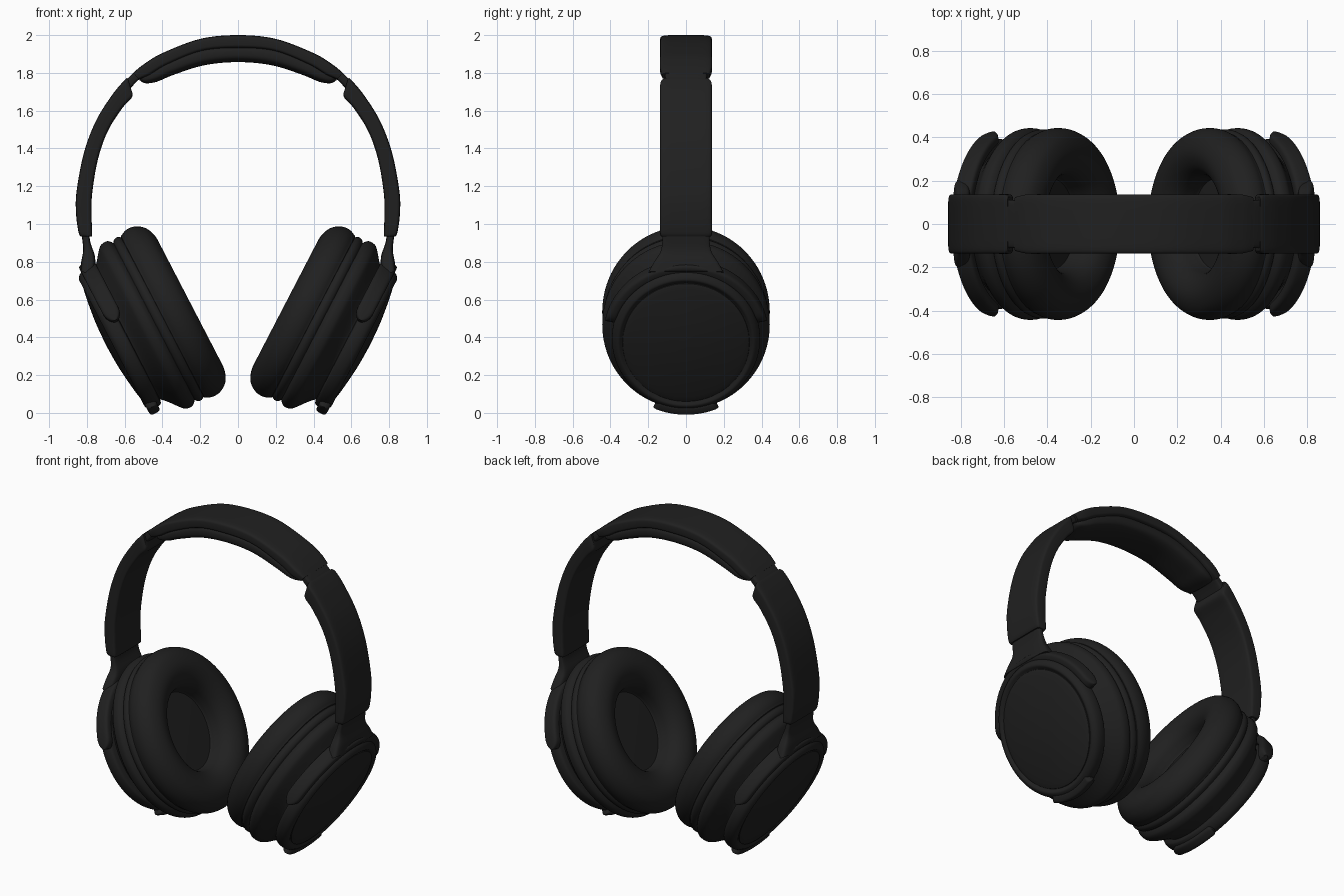
import bpy, bmesh, math
from mathutils import Vector

if "Cube" in bpy.data.objects:
    bpy.data.objects.remove(bpy.data.objects["Cube"])

black = bpy.data.materials.new("soft_black")
black.diffuse_color = (0.0145, 0.0145, 0.0145, 1)
black.use_nodes = True
black.node_tree.nodes["Principled BSDF"].inputs["Base Color"].default_value = black.diffuse_color

TILT = math.radians(27.4)
C, S = math.cos(TILT), math.sin(TILT)
CENTRE = 0.635          # distance of the cup centre along the cup's own up direction


def cup_point(side, u, v, y):
    """Cup space (u outward along axis, v up the cup) to world."""
    v += CENTRE
    return Vector((side * (u * C + v * S), y, -u * S + v * C))


def loft(name, rings, angle=35):
    """Skin a list of closed rings and cap both ends."""
    bm = bmesh.new()
    rows = [[bm.verts.new(p) for p in r] for r in rings]
    n = len(rows[0])
    for a, b in zip(rows, rows[1:]):
        for i in range(n):
            j = (i + 1) % n
            bm.faces.new((a[i], a[j], b[j], b[i]))
    bm.faces.new(rows[0])
    bm.faces.new(rows[-1])
    bmesh.ops.recalc_face_normals(bm, faces=bm.faces)
    me = bpy.data.meshes.new(name)
    bm.to_mesh(me)
    bm.free()
    me.materials.append(black)
    ob = bpy.data.objects.new(name, me)
    bpy.context.collection.objects.link(ob)
    bpy.ops.object.select_all(action='DESELECT')
    ob.select_set(True)
    bpy.context.view_layer.objects.active = ob
    bpy.ops.object.shade_smooth_by_angle(angle=math.radians(angle))
    return ob


def section(power, n=32):
    """Rounded rectangle of half size 1."""
    out = []
    for i in range(n):
        t = 2 * math.pi * (i + 0.5) / n
        c, s = math.cos(t), math.sin(t)
        out.append((math.copysign(abs(c) ** (2 / power), c),
                    math.copysign(abs(s) ** (2 / power), s)))
    return out


def spline(keys, steps=8):
    """Catmull-Rom through tuples."""
    k = [keys[0]] + list(keys) + [keys[-1]]
    out = []
    for i in range(1, len(k) - 2):
        for j in range(steps):
            t = j / steps
            out.append([0.5 * (2 * b + (c - a) * t + (2 * a - 5 * b + 4 * c - d) * t * t
                               + (3 * b - a - 3 * c + d) * t ** 3)
                        for a, b, c, d in zip(*k[i - 1:i + 3])])
    return out + [list(keys[-1])]


def strap(name, keys, power=6, side=1):
    """Keys: outer x, outer z, inner x, inner z, half width."""
    rings = []
    for ox, oz, ix, iz, w in spline(keys):
        mx, mz, dx, dz = (ox + ix) / 2, (oz + iz) / 2, (ox - ix) / 2, (oz - iz) / 2
        rings.append([Vector((side * (mx + dx * a), w * b, mz + dz * a))
                      for a, b in section(power)])
    return loft(name, rings)


def mirrored(half):
    return [(-a, b, -c, d, w) for a, b, c, d, w in reversed(half[1:])] + half


def lathe(name, side, profile, squash, n=96, smooth=2):
    """Revolve (u, r) about the cup axis, squashed in y."""
    rings = []
    for u, r in spline(profile, smooth):
        rings.append([cup_point(side, u, r * math.cos(2 * math.pi * i / n),
                                squash * r * math.sin(2 * math.pi * i / n)) for i in range(n)])
    return loft(name, rings, 40)


def arc(name, side, half_angle, mid, radius, hu, hr, squash, n=48):
    """Curved arm around the cup with rounded ends."""
    rings = []
    for i in range(n + 1):
        k = math.sin(math.pi / 2 * (2 * i / n - 1))
        t = mid + half_angle * k
        e = max(0.05, 1 - max(0, (abs(k) - 0.88) / 0.12) ** 2) ** 0.5
        rings.append([cup_point(side, radius[0] + hu * e * a,
                                (radius[1] + hr * b) * math.cos(t),
                                squash * (radius[1] + hr * b) * math.sin(t))
                      for a, b in section(3.5, 24)])
    return loft(name, rings)


# Headband top and its padding
strap("headband_top", mirrored([
    (0, 2.0, 0, 1.93, .137), (.2, 1.98, .19, 1.915, .137), (.4, 1.905, .37, 1.845, .137),
    (.5, 1.845, .465, 1.79, .137), (.555, 1.80, .525, 1.765, .125)]))
strap("headband_pad", mirrored([
    (0, 1.95, 0, 1.857, .128), (.2, 1.935, .18, 1.84, .128), (.37, 1.87, .34, 1.79, .126),
    (.45, 1.825, .43, 1.753, .12), (.50, 1.795, .49, 1.745, .105),
    (.525, 1.785, .52, 1.76, .08)]), 3)

for side, tag in ((1, "right"), (-1, "left")):
    # Sliding joint, side of the band, and stalk down to the fork
    strap("slider_" + tag, [(.51, 1.835, .49, 1.79, .113), (.57, 1.785, .54, 1.75, .11),
                            (.65, 1.70, .61, 1.67, .113)], 6, side)
    strap("band_side_" + tag, [
        (.585, 1.775, .558, 1.69, .125), (.605, 1.757, .565, 1.665, .137),
        (.665, 1.685, .615, 1.61, .137), (.75, 1.55, .69, 1.49, .137),
        (.815, 1.38, .742, 1.34, .137), (.855, 1.17, .772, 1.16, .137),
        (.857, 1.05, .775, 1.04, .137), (.845, .96, .772, .945, .137),
        (.835, .935, .78, .935, .13)], 8, side)
    strap("stalk_" + tag, [
        (.84, 1.0, .79, 1.0, .125), (.825, .92, .783, .91, .125), (.82, .86, .76, .84, .135),
        (.83, .80, .755, .79, .17), (.835, .75, .76, .73, .20)], 5, side)

    # Ear cushion with recessed opening
    lathe("ear_cushion_" + tag, side, [
        (.11, .01), (.11, .15), (.105, .23), (.07, .245), (.02, .26), (-.02, .295),
        (-.042, .35), (-.04, .405), (-.015, .46), (.03, .492), (.075, .498),
        (.11, .485), (.125, .46), (.13, .30)], .89, smooth=4)
    # Cup shell with its seam grooves
    lathe("cup_shell_" + tag, side, [
        (.10, .30), (.115, .45), (.125, .477), (.145, .486), (.165, .478), (.172, .468),
        (.18, .478), (.20, .492), (.235, .488), (.26, .465), (.30, .415), (.33, .385),
        (.36, .37), (.37, .30)], .9, smooth=3)
    # Outer disc: raised rim and domed cover
    lathe("outer_disc_" + tag, side, [
        (.33, .30), (.335, .39), (.35, .408), (.38, .41), (.405, .402), (.42, .385),
        (.423, .372), (.416, .360), (.412, .352), (.42, .342), (.435, .26), (.45, .13),
        (.455, .01)], .955, smooth=3)
    # Fork around the cup and the small lower tab
    arc("fork_" + tag, side, math.radians(77), 0, (.35, .418), .045, .028, .985)
    arc("lower_tab_" + tag, side, math.radians(24), math.pi, (.388, .41), .03, .026, .97)
